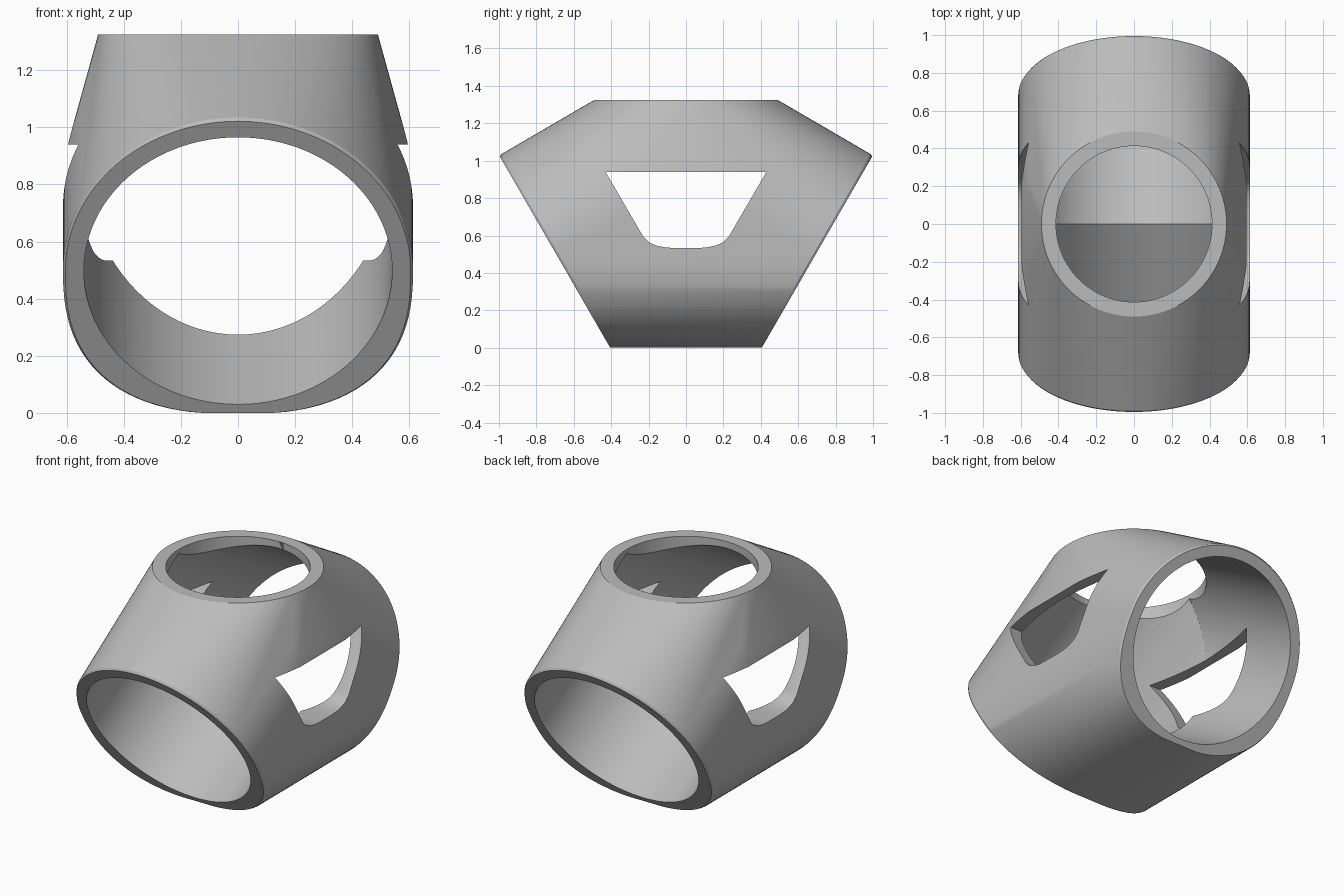
import bpy
import bmesh
from math import sin, cos, pi, sqrt, radians

cube = bpy.data.objects.get("Cube")
if cube:
    bpy.data.objects.remove(cube)

# Main sizes: tilted end openings and the round top opening
S, C = sin(radians(30)), cos(radians(30))
END_Y, END_Z = -0.6925, 0.4975
OUTER, BORE = 0.613, 0.54
TOP_Z, TOP_OUTER, TOP_INNER = 1.325, 0.49, 0.413
N = 96


def end_point(u, v, depth):
    """Point on the front opening plane, moved inward along its axis."""
    return (u, END_Y - S * v + C * depth, END_Z + C * v + S * depth)


def depth_at(v, y):
    """Axial depth at which the line of height v reaches y."""
    return (y - END_Y + S * v) / C


def end_ring(radius, depth):
    """Round above, squarer below, flattened where it meets the ground."""
    pts = []
    for i in range(N):
        a = 2 * pi * i / N
        c, s = cos(a), sin(a)
        if s < 0:
            c = abs(c) ** 0.8 * (1 if c > 0 else -1)
            s = -abs(s) ** 0.8 * 0.957
        v = max(radius * s, -(END_Z + S * depth) / C)
        pts.append(end_point(radius * c, v, depth))
    return pts


def flip(pts):
    return [(x, -y, z) for x, y, z in pts]


def hull_object(name, pts):
    bm = bmesh.new()
    for p in pts:
        bm.verts.new(p)
    bmesh.ops.remove_doubles(bm, verts=bm.verts, dist=0.0005)
    res = bmesh.ops.convex_hull(bm, input=bm.verts)
    junk = {g for g in res["geom_interior"] + res["geom_unused"]
            if isinstance(g, bmesh.types.BMVert)}
    bmesh.ops.delete(bm, geom=list(junk), context="VERTS")
    bmesh.ops.dissolve_limit(bm, angle_limit=radians(0.2),
                             verts=bm.verts, edges=bm.edges)
    bmesh.ops.recalc_face_normals(bm, faces=bm.faces)
    mesh = bpy.data.meshes.new(name)
    bm.to_mesh(mesh)
    bm.free()
    obj = bpy.data.objects.new(name, mesh)
    bpy.context.collection.objects.link(obj)
    return obj


def disc(radius, z):
    return [(radius * cos(2 * pi * i / N), radius * sin(2 * pi * i / N), z)
            for i in range(N)]


# Outer shell: chamfered ends, tube shoulders, top rim
half = end_ring(OUTER - 0.008, 0) + end_ring(OUTER, 0.012)
for i in range(N // 2 + 1):
    a = 2 * pi * i / N
    u, v = OUTER * cos(a), OUTER * sin(a)
    y = -max(0.22, sqrt(max(0, 0.61 ** 2 - (1.02 * u) ** 2)))
    half.append(end_point(u, v, depth_at(v, y)))
body = hull_object("pipe_junction", half + flip(half) + disc(TOP_OUTER, TOP_Z))

# Bores: straight round passages that meet on the middle plane
bore = []
for i in range(N):
    a = 2 * pi * i / N
    u, v = BORE * cos(a), BORE * sin(a)
    bore.append(end_point(u, v, -0.2))
    bore.append(end_point(u, v, depth_at(v, 0.001)))

# Side window: trapezoid with rounded lower corners
edge = [(0.43, 0.94), (0.255, 0.64), (0.228, 0.593), (0.195, 0.562),
        (0.155, 0.545), (0.11, 0.536), (0.06, 0.533)]
window = [(x, s * y, z) for x in (-1, 1) for s in (-1, 1) for y, z in edge]

cutters = [
    hull_object("front_bore_cutter", bore),
    hull_object("back_bore_cutter", flip(bore)),
    hull_object("top_hole_cutter", disc(TOP_INNER, 0.9) + disc(TOP_INNER, 1.6)),
    hull_object("window_cutter", window),
]

bpy.ops.object.select_all(action="DESELECT")
bpy.context.view_layer.objects.active = body
body.select_set(True)
for cutter in cutters:
    cutter.hide_render = True
    mod = body.modifiers.new(cutter.name, "BOOLEAN")
    mod.operation = "DIFFERENCE"
    mod.solver = "EXACT"
    mod.object = cutter
    bpy.ops.object.modifier_apply(modifier=mod.name)
for cutter in cutters:
    bpy.data.objects.remove(cutter)

# Single plain grey
grey = bpy.data.materials.new("plain_grey")
grey.use_nodes = True
colour = (0.5, 0.5, 0.5, 1)
grey.diffuse_color = colour
grey.node_tree.nodes["Principled BSDF"].inputs["Base Color"].default_value = colour
body.data.materials.clear()
body.data.materials.append(grey)
for poly in body.data.polygons:
    poly.material_index = 0
bpy.ops.object.shade_smooth_by_angle(angle=radians(25))
